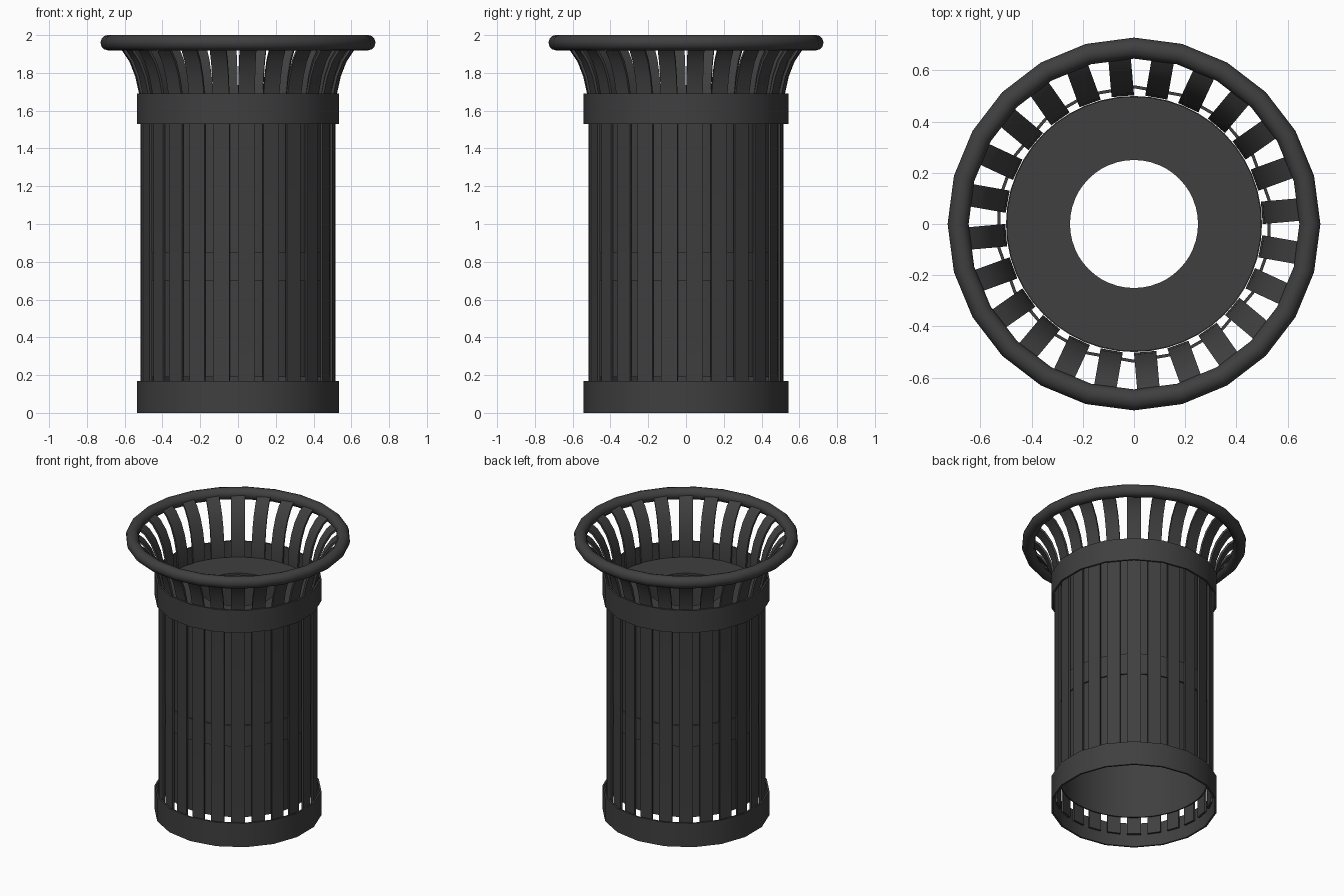
import bpy
import bmesh
import math

if "Cube" in bpy.data.objects:
    bpy.data.objects.remove(bpy.data.objects["Cube"], do_unlink=True)

# Single painted-metal colour
COLOUR = (0.05, 0.05, 0.05, 1)
metal = bpy.data.materials.new("charcoal_metal")
metal.use_nodes = True
metal.diffuse_color = COLOUR
metal.node_tree.nodes["Principled BSDF"].inputs["Base Color"].default_value = COLOUR


def make_object(name, bm):
    bmesh.ops.recalc_face_normals(bm, faces=bm.faces[:])
    mesh = bpy.data.meshes.new(name)
    bm.to_mesh(mesh)
    bm.free()
    mesh.materials.append(metal)
    obj = bpy.data.objects.new(name, mesh)
    bpy.context.collection.objects.link(obj)
    return obj


def smooth(obj):
    bpy.ops.object.select_all(action="DESELECT")
    obj.select_set(True)
    bpy.context.view_layer.objects.active = obj
    bpy.ops.object.shade_smooth_by_angle(angle=math.radians(40))


def lathe(name, profile, sides, start=0.0):
    """Turn a closed (radius, height) outline into a ring."""
    bm = bmesh.new()
    rings = []
    for i in range(sides):
        a = start + math.tau * i / sides
        rings.append([bm.verts.new((r * math.cos(a), r * math.sin(a), z)) for r, z in profile])
    n = len(profile)
    for i in range(sides):
        here, there = rings[i], rings[(i + 1) % sides]
        for j in range(n):
            k = (j + 1) % n
            bm.faces.new((here[j], there[j], there[k], here[k]))
    obj = make_object(name, bm)
    smooth(obj)
    return obj


def hoop(name, inner, outer, low, high, sides, start=0.0):
    return lathe(name, [(inner, low), (outer, low), (outer, high), (inner, high)], sides, start)


# Outer bands around the slats
hoop("base_band", 0.53, 0.542, 0, 0.17, 18, math.pi / 2)
hoop("upper_band", 0.53, 0.542, 1.53, 1.69, 18, math.pi / 2)

# Inner liner, its middle hoop and the pierced cover plate
hoop("liner", 0.478, 0.486, 0.19, 1.58, 48)
hoop("middle_hoop", 0.49, 0.5, 0.70, 0.85, 48)
hoop("cover_plate", 0.25, 0.497, 1.575, 1.59, 48)

# Rounded rim at the mouth
tube = [(0.687 + 0.041 * math.cos(math.tau * i / 12),
         1.96 + 0.041 * math.sin(math.tau * i / 12)) for i in range(12)]
lathe("top_rim", tube, 24)

# One flared slat: an outline of its outer face, thickened inward
PATH = [(0.515, 0.08), (0.515, 1.6), (0.522, 1.69), (0.542, 1.78),
        (0.573, 1.86), (0.617, 1.925), (0.67, 1.965)]
HALF_WIDTH, THICKNESS = 0.044, 0.014
bm = bmesh.new()
sections = []
for i, (r, z) in enumerate(PATH):
    r0, z0 = PATH[max(i - 1, 0)]
    r1, z1 = PATH[min(i + 1, len(PATH) - 1)]
    length = math.hypot(r1 - r0, z1 - z0)
    ri = r - THICKNESS * (z1 - z0) / length
    zi = z + THICKNESS * (r1 - r0) / length
    corners = [(r, -HALF_WIDTH, z), (r, HALF_WIDTH, z),
               (ri, HALF_WIDTH, zi), (ri, -HALF_WIDTH, zi)]
    sections.append([bm.verts.new(c) for c in corners])
for a, b in zip(sections, sections[1:]):
    for j in range(4):
        k = (j + 1) % 4
        bm.faces.new((a[j], a[k], b[k], b[j]))
bm.faces.new(sections[0])
bm.faces.new(sections[-1])
slat = make_object("slat", bm)
smooth(slat)

# Repeat the slat around the body
SLATS = 24
for i in range(SLATS):
    copy = slat if i == 0 else slat.copy()
    if i:
        bpy.context.collection.objects.link(copy)
    copy.name = f"slat_{i + 1}"
    copy.rotation_euler.z = math.radians(5) + math.tau * i / SLATS
